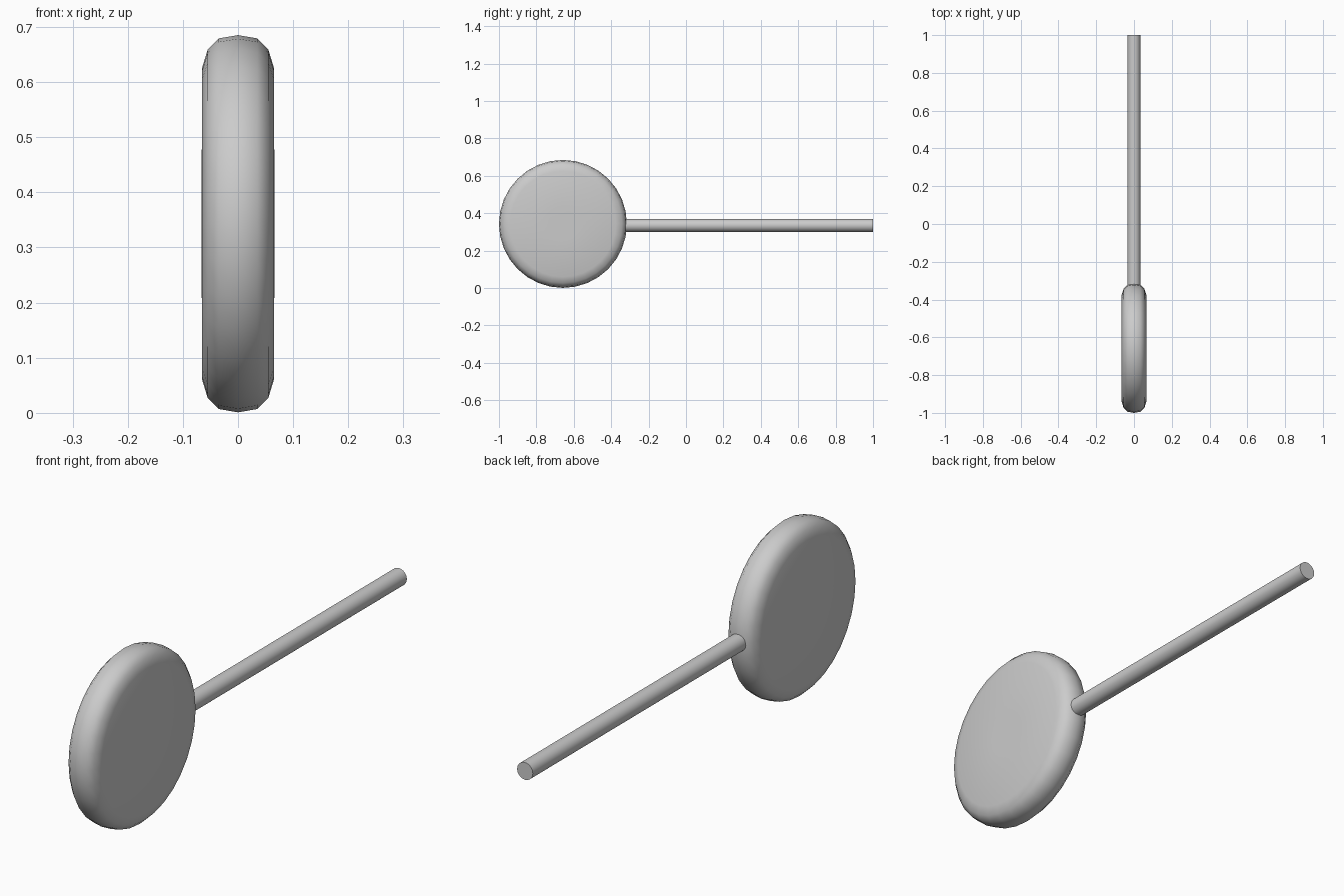
import bpy, bmesh, math

if "Cube" in bpy.data.objects:
    bpy.data.objects.remove(bpy.data.objects["Cube"])

def lathe(name, profile, center, axis, segments):
    """Revolve (offset along axis, radius) points about the x or y axis."""
    bm = bmesh.new()
    rings = []
    for a, r in profile:
        ring = []
        for i in range(segments):
            t = 2 * math.pi * i / segments
            u, v = r * math.cos(t), r * math.sin(t)
            p = (a, u, v) if axis == 'x' else (u, a, v)
            ring.append(bm.verts.new([c + d for c, d in zip(center, p)]))
        rings.append(ring)
    for r0, r1 in zip(rings, rings[1:]):
        for i in range(segments):
            j = (i + 1) % segments
            bm.faces.new((r0[i], r0[j], r1[j], r1[i]))
    bm.faces.new(rings[0])
    bm.faces.new(rings[-1])
    bmesh.ops.recalc_face_normals(bm, faces=bm.faces)
    mesh = bpy.data.meshes.new(name)
    bm.to_mesh(mesh)
    bm.free()
    obj = bpy.data.objects.new(name, mesh)
    bpy.context.collection.objects.link(obj)
    bpy.ops.object.select_all(action='DESELECT')
    obj.select_set(True)
    bpy.context.view_layer.objects.active = obj
    bpy.ops.object.shade_smooth_by_angle(angle=math.radians(40))
    return obj

# Round head: rounded rim, nearly flat faces
half = [(0.0, 0.342), (0.035, 0.336), (0.055, 0.316), (0.065, 0.283), (0.066, 0.08)]
rim = [(-a, r) for a, r in reversed(half[1:])] + half
lathe("disc_head", rim, (0, -0.658, 0.343), 'x', 32)

# Straight stick running back from the rim
lathe("stick", [(-0.335, 0.034), (1.0, 0.034)], (0, 0, 0.335), 'y', 32)
